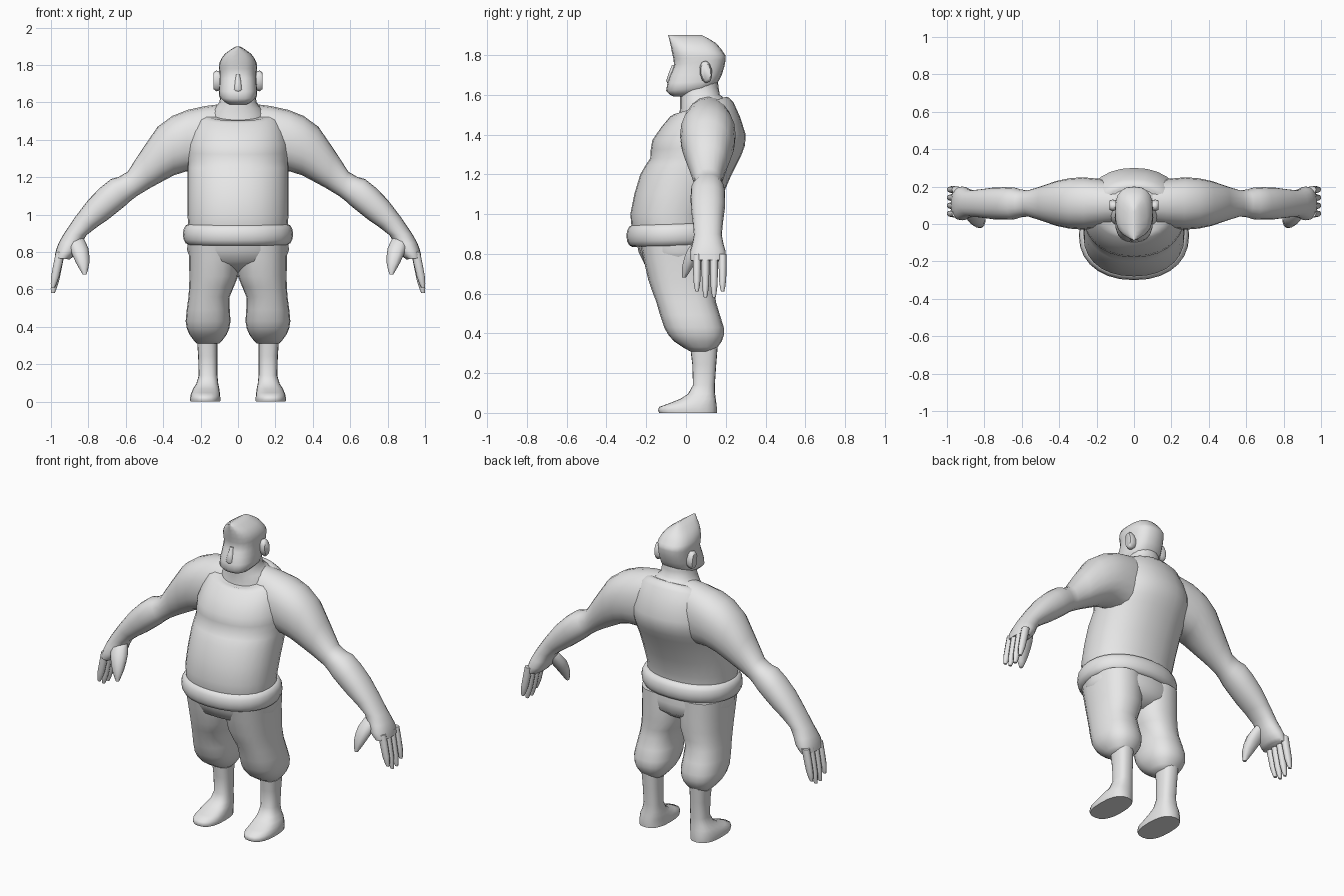
import bpy, bmesh, math
from mathutils import Vector

if "Cube" in bpy.data.objects:
    bpy.data.objects.remove(bpy.data.objects["Cube"])

shade = (.8, .8, .8, 1)
grey = bpy.data.materials.new("plain_grey")
grey.use_nodes = True
grey.diffuse_color = shade
grey.node_tree.nodes["Principled BSDF"].inputs["Base Color"].default_value = shade


def level(x, y, z, half_x, half_y):
    """Horizontal ring: centre, half axis u, half axis v."""
    return Vector((x, y, z)), Vector((half_x, 0, 0)), Vector((0, half_y, 0))


def sloped(half_x, front, back, front_z, back_z=None):
    """Ring on the middle plane, reaching from a front point to a back point."""
    start = Vector((0, front, front_z))
    end = Vector((0, back, front_z if back_z is None else back_z))
    return (start + end) / 2, Vector((half_x, 0, 0)), (end - start) / 2


def across(top_x, top_z, low_x, low_z, half_y):
    """Arm ring reaching from a top point to a bottom point."""
    top, low = Vector((top_x, .11, top_z)), Vector((low_x, .11, low_z))
    return (top + low) / 2, (top - low) / 2, Vector((0, half_y, 0))


def blend(a, b, c, d, t):
    """Smooth curve from b to c."""
    return b + (c - a) * (t / 2) + (a * 2 - b * 5 + c * 4 - d) * (t * t / 2) \
        + (b * 3 - a - c * 3 + d) * (t ** 3 / 2)


def refine(rings, steps):
    """Add smoothly interpolated rings between the given ones."""
    padded = [rings[0], *rings, rings[-1]]
    result = []
    for group in zip(padded, padded[1:], padded[2:], padded[3:]):
        for step in range(steps):
            result.append([blend(*parts, step / steps) for parts in zip(*group)])
    return result + [rings[-1]]


def round_off(value, squareness):
    return math.copysign(abs(value) ** (2 / squareness), value)


def loft(name, rings, sides=20, squareness=2.2, steps=2, mirror=1):
    """Skin the rings, cap both ends and shade smoothly."""
    bm = bmesh.new()
    loops = []
    for centre, u, v in refine(rings, steps):
        loop = []
        for i in range(sides):
            angle = math.tau * i / sides
            point = centre + u * round_off(math.cos(angle), squareness) \
                + v * round_off(math.sin(angle), squareness)
            point.x *= mirror
            loop.append(bm.verts.new(point))
        loops.append(loop)
    for lower, upper in zip(loops, loops[1:]):
        for i in range(sides):
            bm.faces.new((lower[i - 1], lower[i], upper[i], upper[i - 1]))
    bm.faces.new(loops[0])
    bm.faces.new(loops[-1])
    bmesh.ops.recalc_face_normals(bm, faces=bm.faces)
    mesh = bpy.data.meshes.new(name)
    bm.to_mesh(mesh)
    bm.free()
    mesh.materials.append(grey)
    part = bpy.data.objects.new(name, mesh)
    bpy.context.collection.objects.link(part)
    bpy.ops.object.select_all(action='DESELECT')
    part.select_set(True)
    bpy.context.view_layer.objects.active = part
    bpy.ops.object.shade_smooth_by_angle(angle=math.radians(55))


# Torso with belly, chest overhang and sloping collar
loft("torso", [
    sloped(.26, -.26, .14, .88),
    sloped(.27, -.28, .15, 1),
    sloped(.27, -.23, .23, 1.2),
    sloped(.27, -.18, .28, 1.28, 1.3),
    sloped(.27, -.17, .3, 1.37, 1.4),
    sloped(.22, -.08, .24, 1.49, 1.56),
    sloped(.16, -.05, .2, 1.5, 1.59),
], sides=28)

# Belt roll, a half round swept about the waist
belt = []
for i in range(7):
    turn = math.pi * (i / 6 - .5)
    bulge = .03 * math.cos(turn)
    height = .89 + .055 * math.sin(turn)
    belt.append(sloped(.265 + bulge, -.27 - bulge, .15 + bulge, height, height + .01))
loft("belt", belt, sides=28, steps=1)

# Trouser seat
loft("trouser_seat", [
    sloped(.06, -.08, .07, .69),
    sloped(.25, -.21, .15, .75),
    sloped(.27, -.25, .15, .86),
])

# Neck
loft("neck", [
    sloped(.15, -.04, .2, 1.47, 1.53),
    sloped(.14, -.03, .2, 1.53, 1.58),
    sloped(.1, -.03, .17, 1.6),
    sloped(.09, -.03, .16, 1.68),
])

# Head rising to a swept ridge of hair
loft("head", [
    sloped(.05, -.06, .06, 1.59),
    sloped(.1, -.1, .14, 1.62, 1.64),
    sloped(.1, -.08, .18, 1.7),
    sloped(.1, -.06, .2, 1.75, 1.78),
    sloped(.1, -.07, .19, 1.81),
    sloped(.07, -.08, .15, 1.86),
    sloped(.01, -.09, .08, 1.9),
], squareness=2.6)
loft("nose", [
    sloped(.01, -.08, -.05, 1.65),
    sloped(.025, -.1, -.05, 1.67),
    sloped(.01, -.07, -.04, 1.75),
], sides=8)

for mirror, tag in ((1, "left_"), (-1, "right_")):
    # Ear
    ear = []
    for x, size in ((.09, .8), (.115, 1), (.13, .8)):
        ear.append((Vector((x, .1, 1.715)), Vector((0, .03, .01)) * size,
                    Vector((0, -.01, .055)) * size))
    loft(tag + "ear", ear, sides=10, steps=1, mirror=mirror)

    # Arm and palm
    loft(tag + "arm", [
        across(.1, 1.59, .1, 1.22, .12),
        across(.27, 1.56, .28, 1.23, .14),
        across(.43, 1.47, .4, 1.18, .12),
        across(.59, 1.23, .54, 1.1, .07),
        across(.68, 1.19, .6, 1.05, .085),
        across(.8, 1.08, .7, .97, .085),
        across(.93, .9, .81, .89, .07),
        across(.97, .82, .86, .8, .09),
        across(.98, .77, .9, .76, .085),
    ], mirror=mirror)

    # Fingers, the outer two shorter
    for i, finger in enumerate(("index", "middle", "ring", "little")):
        length = .19 if finger in ("index", "little") else .22
        loft(tag + finger + "_finger", [
            level(.95 + .04 * t, .055 + .043 * i, .8 - length * t, .024 * size, .02 * size)
            for t, size in ((0, 1), (.7, .9), (1, .4))
        ], sides=8, mirror=mirror)

    # Thumb
    loft(tag + "thumb", [
        level(.87, .09, .88, .04, .035),
        level(.85, .05, .82, .05, .045),
        level(.83, .01, .74, .035, .03),
        level(.82, -.01, .68, .01, .01),
    ], sides=10, mirror=mirror)

    # Baggy trouser leg
    loft(tag + "trouser_leg", [
        level(.16, .08, .31, .06, .06),
        level(.16, .06, .36, .1, .12),
        level(.16, .04, .43, .12, .15),
        level(.155, 0, .56, .11, .15),
        level(.13, -.02, .67, .13, .17),
        level(.13, -.04, .85, .135, .19),
    ], squareness=2.4, mirror=mirror)

    # Foot and shin
    loft(tag + "foot", [
        level(.175, .01, 0, .08, .145),
        level(.175, .01, .03, .08, .145),
        level(.17, .06, .07, .07, .09),
        level(.16, .09, .14, .05, .055),
        level(.165, .09, .34, .055, .07),
    ], squareness=2.5, mirror=mirror)
